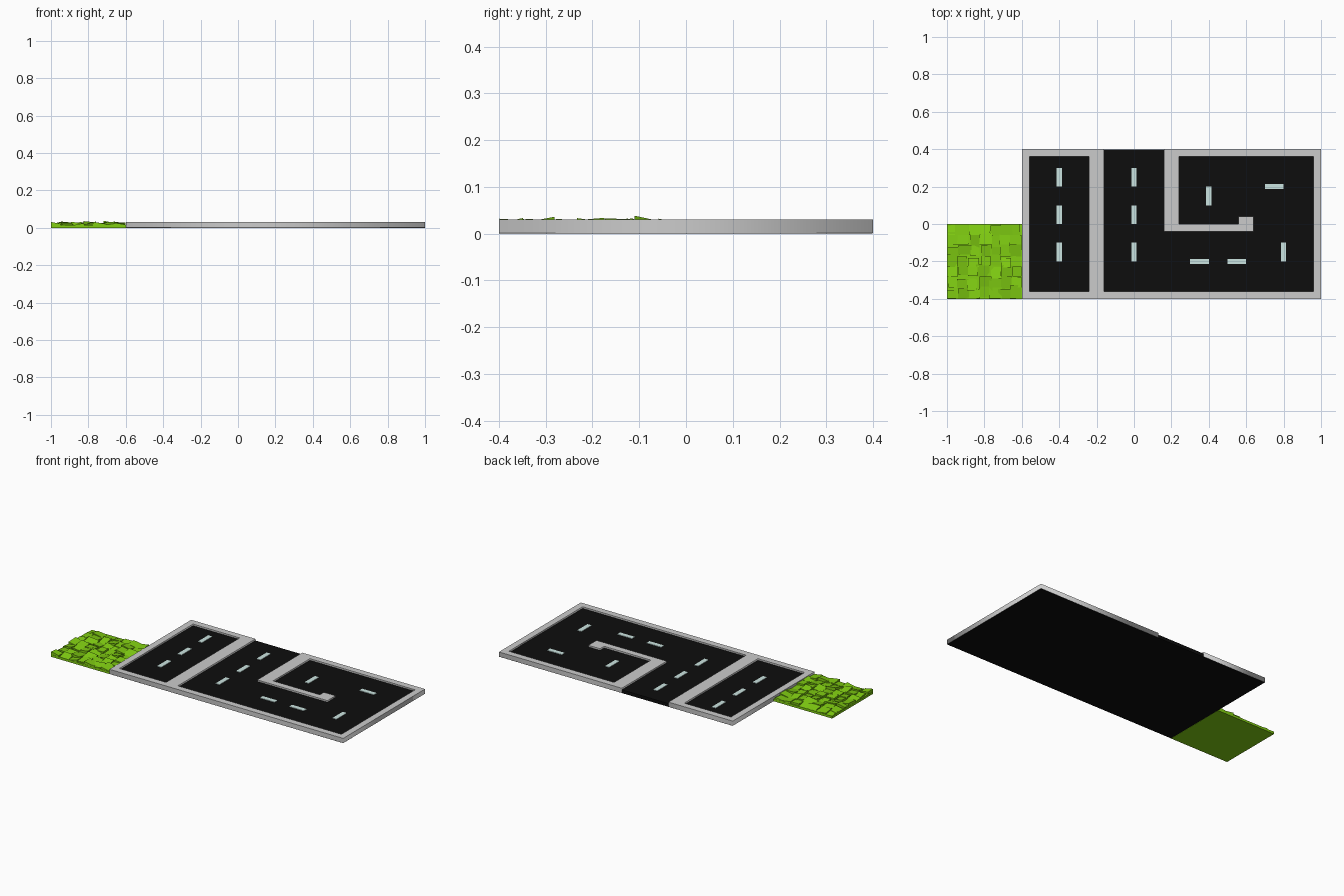
import bpy, bmesh, random
from mathutils import Matrix, Vector

if "Cube" in bpy.data.objects:
    bpy.data.objects.remove(bpy.data.objects["Cube"])

random.seed(4)


def material(name, rgb):
    m = bpy.data.materials.new(name)
    m.diffuse_color = (*rgb, 1)
    m.use_nodes = True
    m.node_tree.nodes["Principled BSDF"].inputs["Base Color"].default_value = m.diffuse_color
    return m


black = material("asphalt_black", (0.004, 0.004, 0.004))
white = material("paint_white", (0.6, 0.78, 0.75))
green = material("grass_green", (0.22, 0.62, 0.006))


def add_box(bm, x0, x1, y0, y1, z0, z1):
    size = Matrix.Diagonal((x1 - x0, y1 - y0, z1 - z0, 1))
    place = Matrix.Translation(((x0 + x1) / 2, (y0 + y1) / 2, (z0 + z1) / 2))
    return bmesh.ops.create_cube(bm, size=1, matrix=place @ size)["verts"]


def finish(bm, name, mat):
    mesh = bpy.data.meshes.new(name)
    bm.to_mesh(mesh)
    bm.free()
    mesh.materials.append(mat)
    ob = bpy.data.objects.new(name, mesh)
    bpy.context.collection.objects.link(ob)
    return ob


# Asphalt slab under everything
bm = bmesh.new()
add_box(bm, -0.599, 0.999, -0.399, 0.399, 0, 0.02)
finish(bm, "asphalt", black)

# Curb: one outline with the left lane as a hole, extruded
TOP, BOTTOM = 0.03, 0.001
outline = [(-.6, -.4), (1, -.4), (1, .4), (.16, .4), (.16, -.04), (.64, -.04),
           (.64, .04), (.56, .04), (.56, 0), (.24, 0), (.24, .36), (.96, .36),
           (.96, -.36), (-.16, -.36), (-.16, .4), (-.6, .4)]
left_lane = [(-.56, -.36), (-.24, -.36), (-.24, .36), (-.56, .36)]
curve = bpy.data.curves.new("curb", "CURVE")
curve.dimensions = "2D"
curve.fill_mode = "BOTH"
curve.extrude = (TOP - BOTTOM) / 2
for pts in (outline, left_lane):
    s = curve.splines.new("POLY")
    s.points.add(len(pts) - 1)
    for p, (x, y) in zip(s.points, pts):
        p.co = (x, y, 0, 1)
    s.use_cyclic_u = True
curb = bpy.data.objects.new("curb", curve)
curb.location.z = (TOP + BOTTOM) / 2
bpy.context.collection.objects.link(curb)
bpy.context.view_layer.objects.active = curb
curb.select_set(True)
bpy.ops.object.convert(target="MESH")

# Painted lane dashes: centre and half sizes
L, W = 0.05, 0.014
dashes = [(x, y, W, L) for x in (-.4, 0) for y in (.25, .05, -.15)]
dashes += [(.4, .15, W, L), (.8, -.15, W, L)]
dashes += [(.35, -.2, L, W), (.55, -.2, L, W), (.75, .2, L, W)]
bm = bmesh.new()
for x, y, hx, hy in dashes:
    add_box(bm, x - hx, x + hx, y - hy, y + hy, 0.019, 0.023)
finish(bm, "lane_dashes", white)

# Grass: thin slab covered with low tilted wedges
bm = bmesh.new()
add_box(bm, -1, -0.6, -0.4, 0, 0, 0.014)
N, STEP = 7, 0.4 / 7
for i in range(N):
    for j in range(N):
        cx = -1 + (i + 0.5) * STEP + random.uniform(-.01, .01)
        cy = -0.4 + (j + 0.5) * STEP + random.uniform(-.01, .01)
        hx, hy = random.uniform(.024, .036), random.uniform(.024, .036)
        x0, x1 = max(cx - hx, -.999), min(cx + hx, -.601)
        y0, y1 = max(cy - hy, -.399), min(cy + hy, -.001)
        verts = add_box(bm, x0, x1, y0, y1, 0.01, 0.02)
        tilt = Vector((random.uniform(-.22, .22), random.uniform(-.22, .22)))
        mid = random.uniform(.017, .027)
        for v in verts:
            if v.co.z > 0.015:
                z = mid + tilt.x * (v.co.x - cx) + tilt.y * (v.co.y - cy)
                v.co.z = min(max(z, 0.0125), 0.04)
finish(bm, "grass", green)
